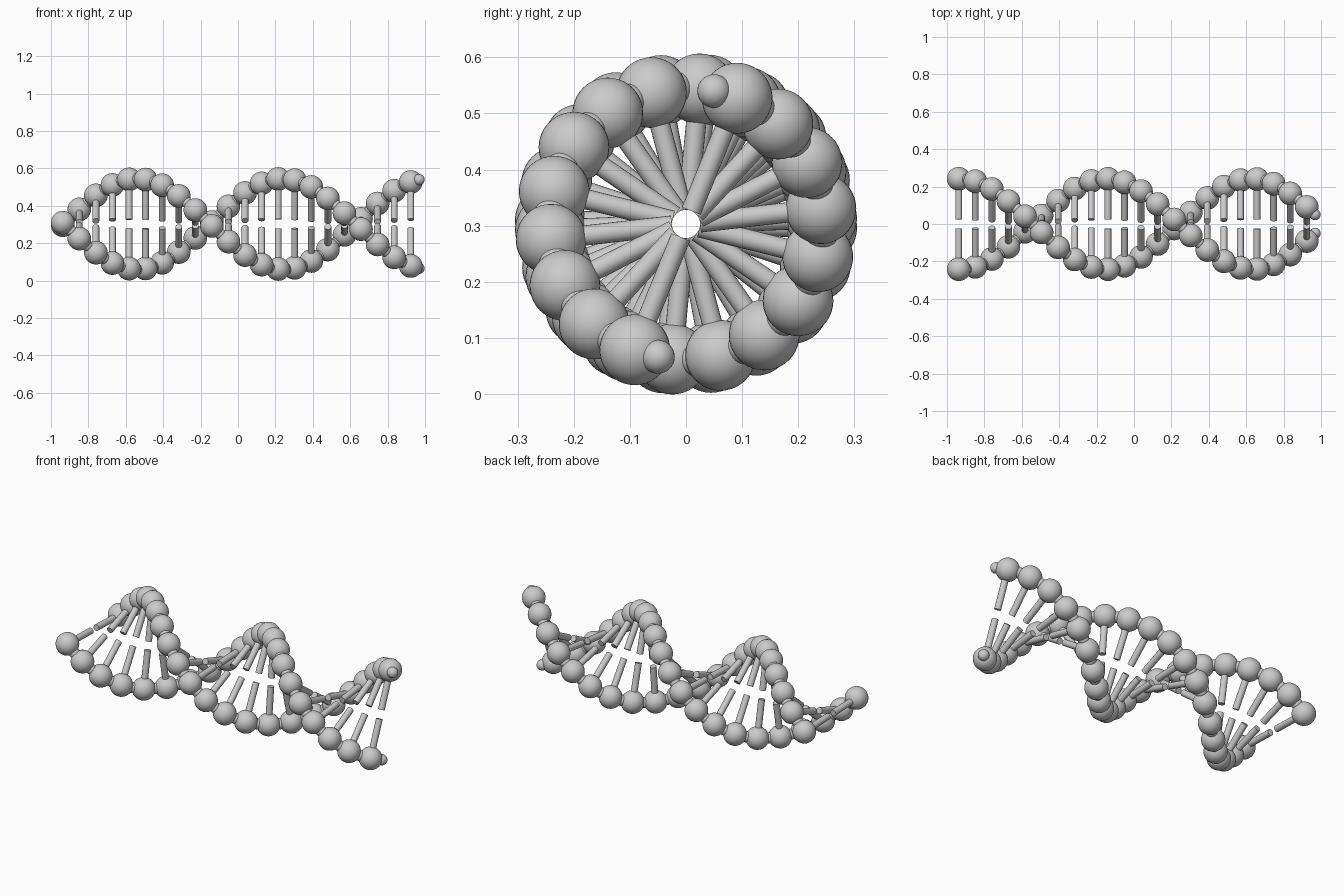
import bpy
import math
from mathutils import Vector

if "Cube" in bpy.data.objects:
    bpy.data.objects.remove(bpy.data.objects["Cube"], do_unlink=True)

PAIRS = 22            # rungs along the helix
START_X, STEP_X = -0.937, 0.0886
START_ANGLE, STEP_ANGLE = math.radians(178.4), math.radians(20.45)
AXIS_Z, HELIX_R = 0.303, 0.242
BALL_R, BEAD_R, ROD_R, GAP_R = 0.063, 0.03, 0.018, 0.025

grey = bpy.data.materials.new("light_grey")
grey.use_nodes = True
grey.diffuse_color = (0.6, 0.6, 0.6, 1)
grey.node_tree.nodes["Principled BSDF"].inputs["Base Color"].default_value = (0.6, 0.6, 0.6, 1)


def helix_point(t, phase, radius):
    a = START_ANGLE + t * STEP_ANGLE + phase
    return Vector((START_X + t * STEP_X, radius * math.cos(a), AXIS_Z + radius * math.sin(a)))


def finish(name):
    obj = bpy.context.object
    obj.name = name
    obj.data.materials.append(grey)
    bpy.ops.object.shade_smooth_by_angle(angle=math.radians(40))
    return obj


def ball(name, centre, radius, segments, rings):
    bpy.ops.mesh.primitive_uv_sphere_add(segments=segments, ring_count=rings, radius=radius, location=centre)
    finish(name)


def rod(name, start, end):
    axis = end - start
    bpy.ops.mesh.primitive_cylinder_add(vertices=20, radius=ROD_R, depth=axis.length, location=(start + end) / 2,
                                        rotation=axis.to_track_quat('Z', 'Y').to_euler())
    finish(name)


# Two opposite strands: large balls, small linking beads, and half rungs toward the axis
for strand, phase in (("first", 0), ("second", math.pi)):
    for i in range(PAIRS):
        ball(f"{strand}_strand_ball_{i + 1}", helix_point(i, phase, HELIX_R), BALL_R, 32, 20)
        ball(f"{strand}_strand_bead_{i + 1}", helix_point(i + 0.5, phase, HELIX_R), BEAD_R, 24, 14)
        rod(f"{strand}_strand_rung_{i + 1}", helix_point(i, phase, HELIX_R), helix_point(i, phase, GAP_R))
